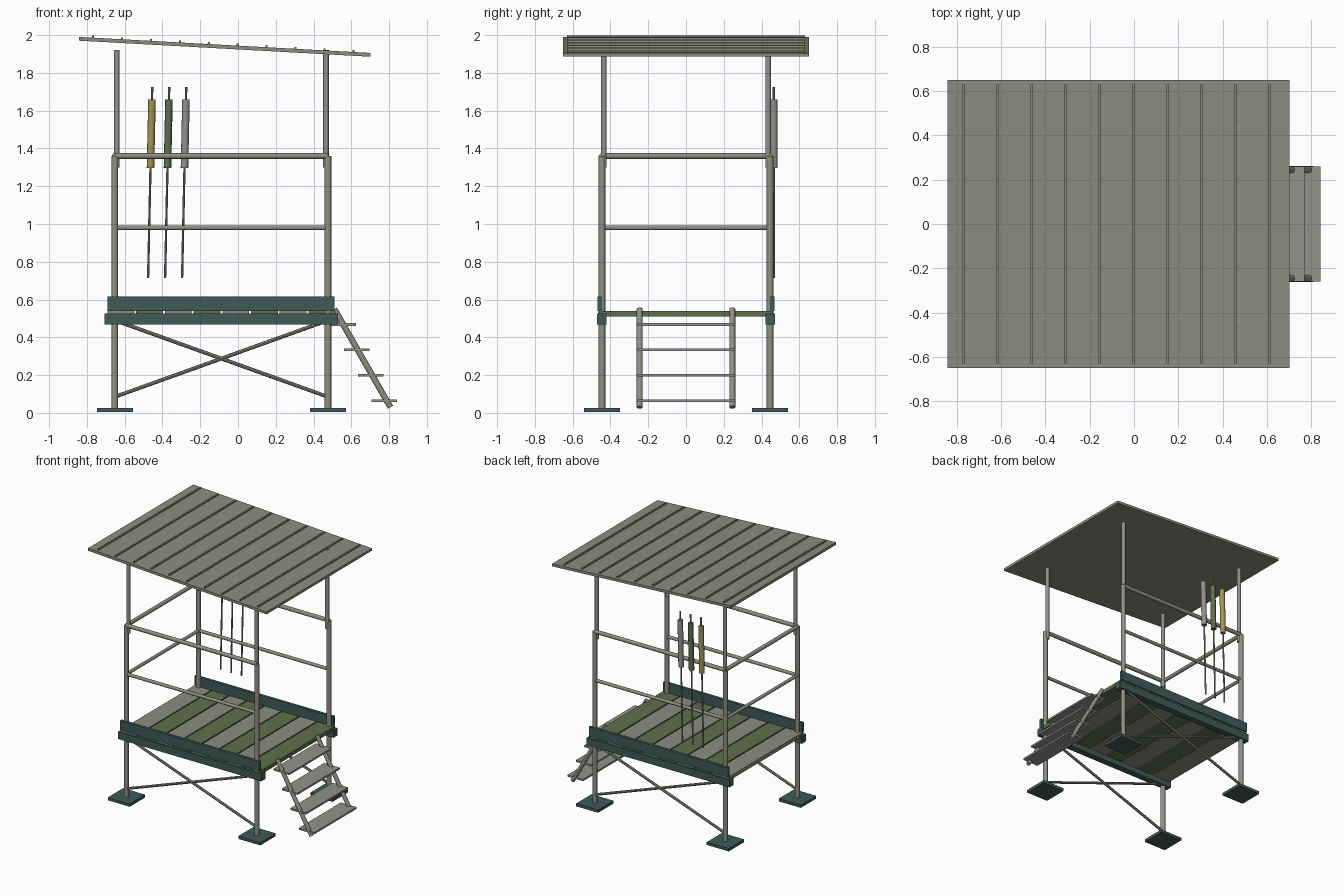
import bpy, math
from mathutils import Vector

cube = bpy.data.objects.get("Cube")
if cube:
    bpy.data.objects.remove(cube, do_unlink=True)


def material(name, rgb):
    m = bpy.data.materials.new(name)
    m.use_nodes = True
    m.diffuse_color = (*rgb, 1)
    m.node_tree.nodes["Principled BSDF"].inputs["Base Color"].default_value = (*rgb, 1)
    return m


ROOF = material("weathered_sheet", (0.26, 0.265, 0.215))
STEEL = material("galvanised_steel", (0.28, 0.275, 0.23))
GREY = material("light_grey", (0.29, 0.29, 0.265))
GREEN = material("moss_green", (0.115, 0.16, 0.07))
TEAL = material("dark_teal", (0.05, 0.105, 0.095))
YELLOW = material("ochre_yellow", (0.36, 0.29, 0.09))


def box(name, centre, size, mat, tilt=0):
    bpy.ops.mesh.primitive_cube_add(size=1, location=centre, rotation=(0, tilt, 0))
    ob = bpy.context.object
    ob.name = name
    ob.scale = size
    ob.data.materials.append(mat)
    return ob


def tube(name, start, end, radius, mat, sides=12):
    a, b = Vector(start), Vector(end)
    bpy.ops.mesh.primitive_cylinder_add(vertices=sides, radius=radius,
                                        depth=(b - a).length, location=(a + b) / 2)
    ob = bpy.context.object
    ob.name = name
    ob.rotation_euler = (b - a).to_track_quat('Z', 'Y').to_euler()
    ob.data.materials.append(mat)
    bpy.ops.object.shade_smooth_by_angle(angle=math.radians(40))
    return ob


LEFT, RIGHT, SIDE = -0.652, 0.476, 0.445

# Feet, lower posts and the thinner roof posts
for x, inward in ((LEFT, 0.01), (RIGHT, -0.01)):
    for s in (-1, 1):
        y = s * SIDE
        box("foot_pad", (x, y, 0.016), (0.19, 0.19, 0.022), TEAL)
        tube("lower_post", (x, y, 0.02), (x, y, 1.36), 0.018, STEEL)
        tube("roof_post", (x + inward, s * 0.435, 1.3), (x + inward, s * 0.435, 1.92), 0.015, GREY)

# Guard rails on three sides, leaving the ladder side open
for z, r in ((1.36, 0.015), (0.98, 0.0125)):
    for y in (-SIDE, SIDE):
        tube("long_rail", (LEFT, y, z), (RIGHT, y, z), r, STEEL)
    tube("end_rail", (LEFT, -SIDE, z), (LEFT, SIDE, z), r, STEEL)

# Cross braces, deck beams and toe boards along the front and back
for s in (-1, 1):
    y = s * SIDE
    tube("cross_brace", (LEFT, y, 0.085), (RIGHT, y, 0.49), 0.01, STEEL, 8)
    tube("cross_brace", (RIGHT, y, 0.085), (LEFT, y, 0.49), 0.01, STEEL, 8)
    box("deck_beam", (-0.088, y, 0.496), (1.235, 0.05, 0.058), TEAL)
    box("toe_board", (-0.09, s * 0.458, 0.578), (1.2, 0.022, 0.075), TEAL)

# Deck planks in alternating colours
for i in range(8):
    box("deck_plank", (-0.62 + i * 0.152, 0, 0.525), (0.142, 0.92, 0.03),
        GREEN if i % 2 else ROOF)

# Ladder
for y in (-0.245, 0.245):
    tube("ladder_stringer", (0.51, y, 0.55), (0.807, y, 0.03), 0.016, STEEL)
for i in range(4):
    box("ladder_step", (0.557 + i * 0.0725, 0, 0.468 - i * 0.1345), (0.135, 0.52, 0.014), GREY)

# Sloped roof sheet with raised ribs
SLOPE = math.atan(0.055)
box("roof_sheet", (-0.07, 0, 1.938), (1.545, 1.3, 0.02), ROOF, SLOPE)
for i in range(10):
    x = -0.768 + i * 0.1533
    box("roof_rib", (x, 0, 1.951 - 0.055 * (x + 0.07)), (0.011, 1.26, 0.015), ROOF, SLOPE)

# Rods with coloured sleeves hanging on the back
for x, mat in ((-0.46, YELLOW), (-0.37, GREEN), (-0.28, GREY)):
    low, high = Vector((x - 0.016, 0.466, 0.715)), Vector((x + 0.006, 0.464, 1.725))
    tube("hanging_rod", low, high, 0.006, STEEL, 8)
    tube("rod_sleeve", low.lerp(high, 0.575), low.lerp(high, 0.935), 0.02, mat)
